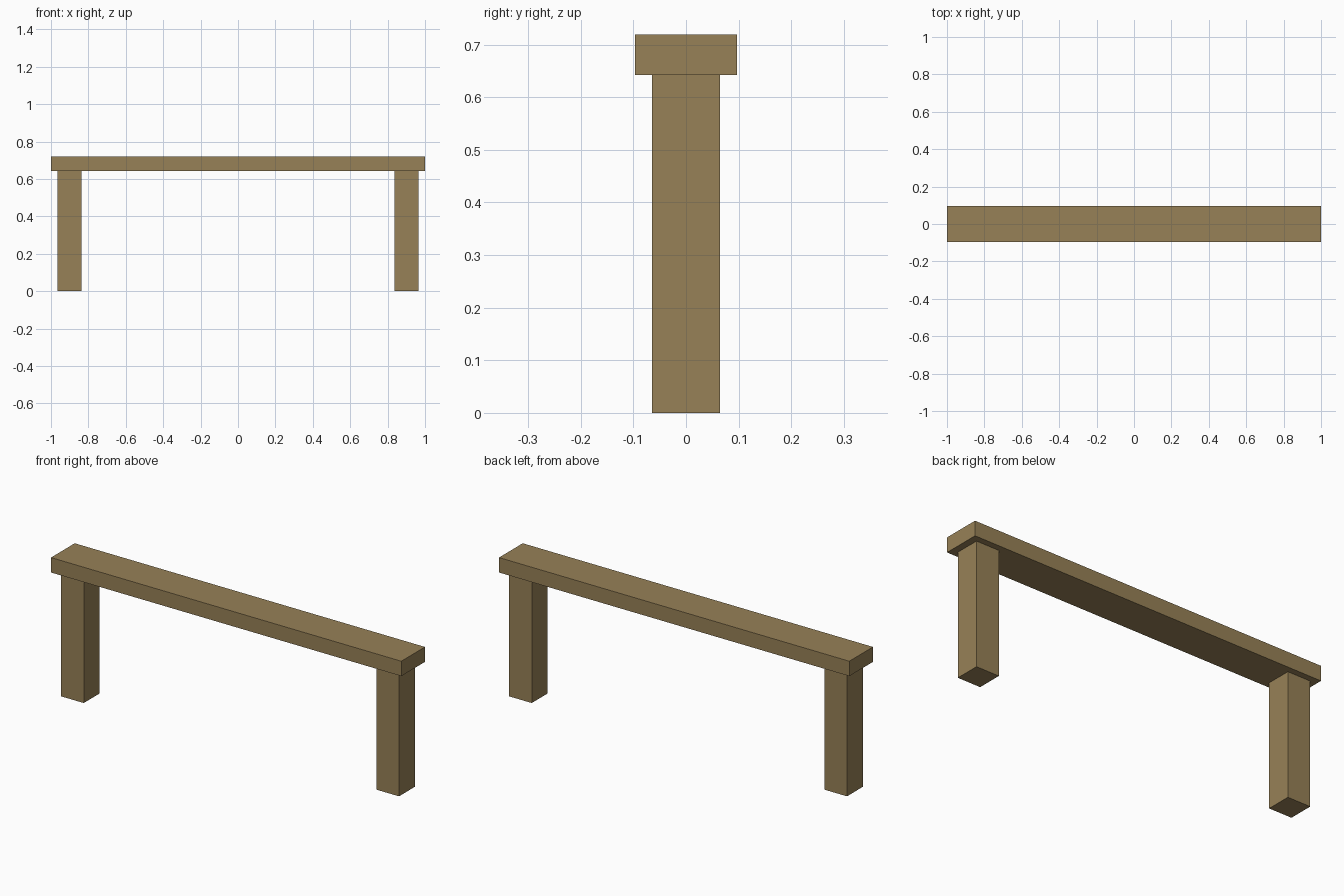
import bpy

cube = bpy.data.objects.get("Cube")
if cube:
    bpy.data.objects.remove(cube, do_unlink=True)

# Single wood colour
wood = bpy.data.materials.new("tan_wood")
wood.use_nodes = True
colour = (0.31, 0.22, 0.095, 1.0)
wood.diffuse_color = colour
bsdf = wood.node_tree.nodes["Principled BSDF"]
bsdf.inputs["Base Color"].default_value = colour
bsdf.inputs["Roughness"].default_value = 0.8

LEG_HEIGHT = 0.642
TOP_HEIGHT = 0.719


def box(name, x, width, depth, bottom, top):
    """Flat-sided box standing between two heights."""
    bpy.ops.mesh.primitive_cube_add(size=1, location=(x, 0, (bottom + top) / 2))
    obj = bpy.context.object
    obj.name = name
    obj.scale = (width, depth, top - bottom)
    bpy.ops.object.transform_apply(location=False, rotation=False, scale=True)
    obj.data.materials.append(wood)
    return obj


# Long top beam
box("top_beam", 0, 2.0, 0.193, LEG_HEIGHT, TOP_HEIGHT)

# Square posts near each end
for side, sign in (("left", 1), ("right", -1)):
    box(side + "_post", sign * 0.9, 0.129, 0.129, 0, LEG_HEIGHT)
